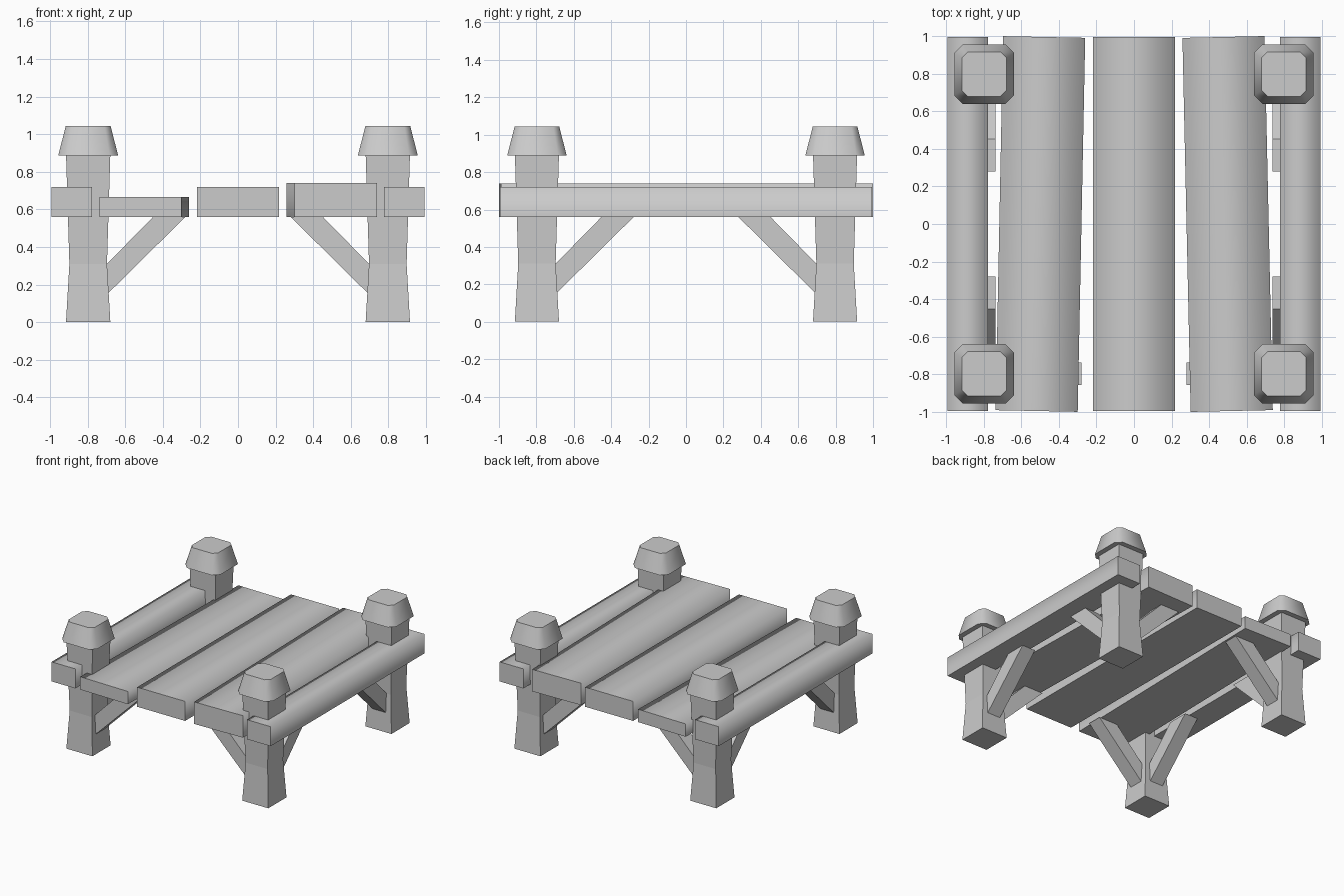
import bpy, bmesh
from math import pi
from mathutils import Matrix, Vector

if "Cube" in bpy.data.objects:
    bpy.data.objects.remove(bpy.data.objects["Cube"])


def finish(name, bm, smooth=None):
    """Create an object; smooth(edge) picks the softly shaded edges."""
    bmesh.ops.recalc_face_normals(bm, faces=bm.faces)
    if smooth:
        for f in bm.faces:
            f.smooth = True
        for e in bm.edges:
            e.smooth = smooth(e)
    me = bpy.data.meshes.new(name)
    bm.to_mesh(me)
    bm.free()
    ob = bpy.data.objects.new(name, me)
    bpy.context.collection.objects.link(ob)
    return ob


def loft(rings):
    """Closed solid through a stack of equal-sized point rings."""
    bm = bmesh.new()
    rows = [[bm.verts.new(p) for p in ring] for ring in rings]
    n = len(rows[0])
    for a, b in zip(rows, rows[1:]):
        for i in range(n):
            j = (i + 1) % n
            bm.faces.new((a[i], a[j], b[j], b[i]))
    bm.faces.new(rows[0][::-1])
    bm.faces.new(rows[-1])
    return bm


def timber(name, x, width, z0, z1, turn=0.0):
    """Long beam along y whose upper long edges are softly shaded."""
    bm = bmesh.new()
    bmesh.ops.create_cube(bm, size=1)
    bmesh.ops.scale(bm, vec=(width, 1.99, z1 - z0), verts=bm.verts)
    ob = finish(name, bm, lambda e: all(v.co.z > 0 for v in e.verts)
                and abs(e.verts[0].co.y - e.verts[1].co.y) > 1)
    ob.location = (x, 0, (z0 + z1) / 2)
    ob.rotation_euler.z = turn


def square(h, z):
    return [(-h, -h, z), (h, -h, z), (h, h, z), (-h, h, z)]


def octagon(h, c, z):
    k = h - c
    return [(-k, -h, z), (k, -h, z), (h, -k, z), (h, k, z),
            (k, h, z), (-k, h, z), (-h, k, z), (-h, -k, z)]


# deck planks of differing thickness, outer two slightly skewed
timber("left_plank", -0.498, 0.437, 0.56, 0.665, -0.02)
timber("middle_plank", 0.0, 0.434, 0.56, 0.72)
timber("right_plank", 0.498, 0.437, 0.56, 0.74, 0.022)

# side rails
timber("left_rail", -0.885, 0.215, 0.56, 0.72)
timber("right_rail", 0.885, 0.215, 0.56, 0.72)

# brace outline (distance from centre, height), cut flat at the deck
BRACE = [(0.71, 0.135), (0.28, 0.56), (0.452, 0.56), (0.71, 0.297)]
POST = 0.797

for sx, side in ((-1, "left"), (1, "right")):
    for sy, end in ((-1, "front"), (1, "back")):
        tag = f"{end}_{side}"
        # waisted post
        post = finish(tag + "_post", loft(
            [square(0.118, 0), square(0.1, 0.31), square(0.118, 0.9)]))
        post.location = (sx * POST, sy * POST, 0)
        # tapered cap with chamfered corners
        cap = finish(tag + "_cap",
                     loft([octagon(0.159, 0.046, 0.888), octagon(0.119, 0.033, 1.045)]),
                     lambda e: abs(e.verts[0].co.z - e.verts[1].co.z) > 0.01)
        cap.location = post.location
        # two diagonal braces reaching inward
        finish(tag + "_cross_brace", loft(
            [[(sx * d, sy * POST + w, z) for d, z in BRACE] for w in (-0.06, 0.06)]))
        finish(tag + "_side_brace", loft(
            [[(sx * POST + w, sy * d, z) for d, z in BRACE] for w in (-0.06, 0.06)]))
